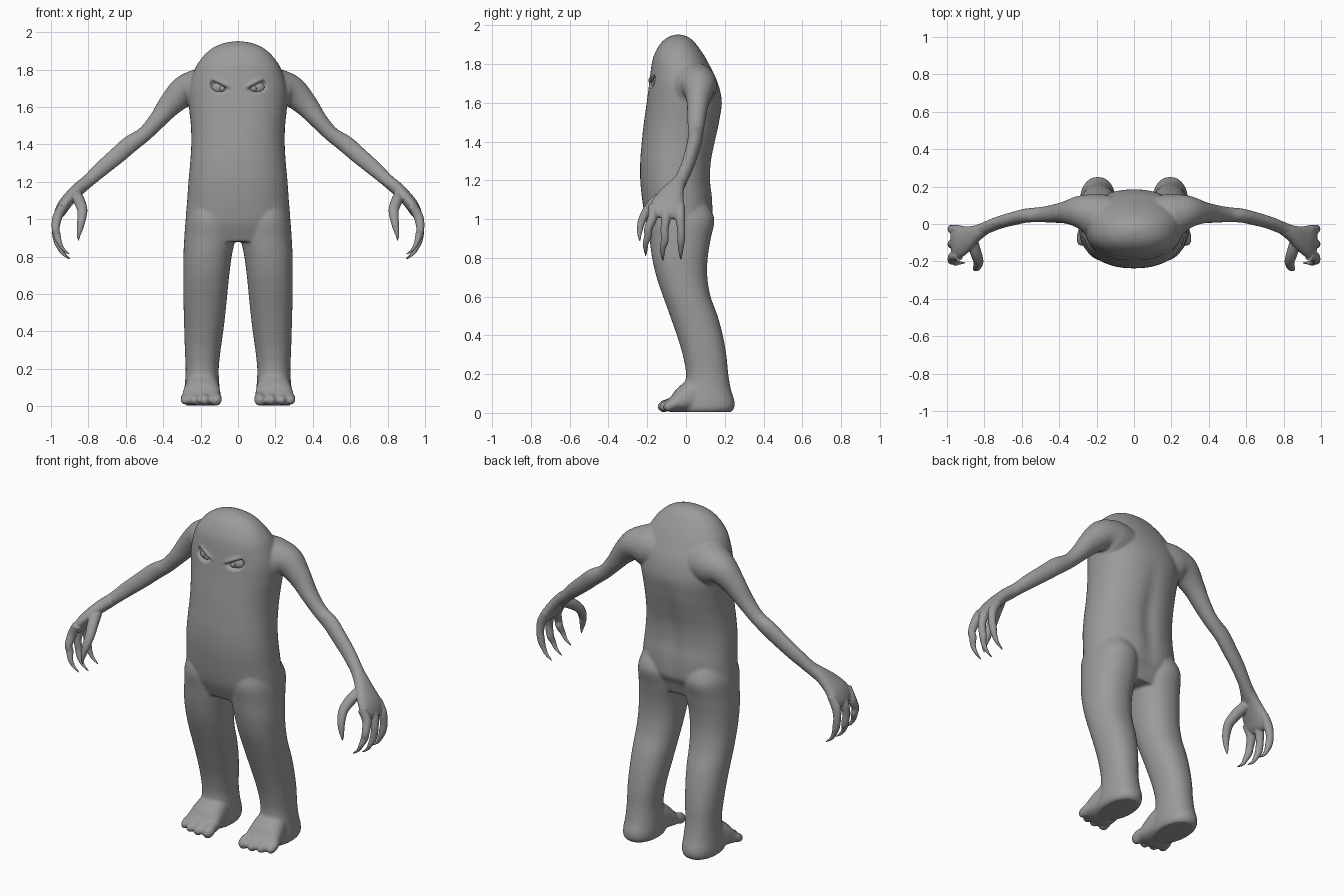
import bpy, bmesh, math
from mathutils import Vector

if "Cube" in bpy.data.objects:
    bpy.data.objects.remove(bpy.data.objects["Cube"])

skin = bpy.data.materials.new("grey_skin")
skin.diffuse_color = (0.33, 0.33, 0.33, 1)
skin.use_nodes = True
skin.node_tree.nodes["Principled BSDF"].inputs["Base Color"].default_value = skin.diffuse_color


def resample(rows, n=5):
    """Catmull-Rom interpolation through rows of numbers."""
    out = []
    for i in range(len(rows) - 1):
        a, b, c, d = (rows[max(i - 1, 0)], rows[i], rows[i + 1], rows[min(i + 2, len(rows) - 1)])
        for k in range(n):
            t = k / n
            out.append([0.5 * (2 * q + (r - p) * t + (2 * p - 5 * q + 4 * r - s) * t * t
                               + (3 * q - p - 3 * r + s) * t ** 3)
                        for p, q, r, s in zip(a, b, c, d)])
    return out + [list(rows[-1])]


def loft(bm, rings, power, side=1, sides=32):
    """Skin closed superellipse rings (centre, u, v) and cap both ends."""
    loops = []
    for c, u, v in rings:
        loop = []
        for k in range(sides):
            a = 2 * math.pi * k / sides
            cs, sn = math.cos(a), math.sin(a)
            p = (c + u * math.copysign(abs(cs) ** (2 / power), cs)
                 + v * math.copysign(abs(sn) ** (2 / power), sn))
            loop.append(bm.verts.new((p.x * side, p.y, p.z)))
        loops.append(loop)
    faces = [bm.faces.new(loops[0]), bm.faces.new(loops[-1])]
    for l, m in zip(loops, loops[1:]):
        for k in range(sides):
            j = (k + 1) % sides
            faces.append(bm.faces.new((l[k], l[j], m[j], m[k])))
    bmesh.ops.recalc_face_normals(bm, faces=faces)


def column(bm, rows, power=2.2, side=1):
    """Upright form from rows of z, x min, x max, y front, y back."""
    rings = [(Vector(((a + b) / 2, (f + k) / 2, z)),
              Vector((max(b - a, .004) / 2, 0, 0)), Vector((0, max(k - f, .004) / 2, 0)))
             for z, a, b, f, k in resample(rows)]
    loft(bm, rings, power, side, 48)


def tube(bm, rows, hint, side=1, power=2.0):
    """Limb from rows of x, y, z, radius along hint, other radius."""
    pts = resample(rows)
    rings = []
    for i, p in enumerate(pts):
        t = Vector(pts[min(i + 1, len(pts) - 1)][:3]) - Vector(pts[max(i - 1, 0)][:3])
        t.normalize()
        u = Vector(hint)
        u = (u - t * u.dot(t)).normalized()
        rings.append((Vector(p[:3]), u * max(p[3], .002), t.cross(u) * max(p[4], .002)))
    loft(bm, rings, power, side, 24)


def fuse(name, bm, voxel, smoothing):
    """Merge overlapping forms into one continuous smooth surface."""
    me = bpy.data.meshes.new(name)
    bm.to_mesh(me)
    bm.free()
    ob = bpy.data.objects.new(name, me)
    bpy.context.collection.objects.link(ob)
    r = ob.modifiers.new("fuse", 'REMESH')
    r.mode = 'VOXEL'
    r.voxel_size = voxel
    s = ob.modifiers.new("soften", 'SMOOTH')
    s.factor = 0.5
    s.iterations = smoothing
    dg = bpy.context.evaluated_depsgraph_get()
    done = bpy.data.meshes.new_from_object(ob.evaluated_get(dg))
    ob.modifiers.clear()
    ob.data = done
    done.name = name
    finish(done)
    return ob


def finish(me):
    me.materials.clear()
    me.materials.append(skin)
    for p in me.polygons:
        p.use_smooth = True
        p.material_index = 0


X, Y = (1, 0, 0), (0, 1, 0)
bm = bmesh.new()

# torso and domed head: z, half width, front, back
torso = [(.88, .262, -.165, .09), (.95, .276, -.195, .115), (1.0, .28, -.21, .138),
         (1.1, .272, -.226, .14), (1.2, .265, -.236, .13), (1.3, .256, -.236, .135),
         (1.4, .25, -.228, .155), (1.5, .252, -.217, .175), (1.6, .262, -.203, .185),
         (1.7, .262, -.19, .165), (1.8, .232, -.177, .118), (1.85, .203, -.163, .09),
         (1.89, .168, -.142, .062), (1.92, .128, -.118, .037), (1.942, .075, -.085, .005),
         (1.952, .015, -.05, -.03)]
column(bm, [(z, -w, w, f, b) for z, w, f, b in torso], 2.25)

leg = [(1.08, .05, .25, -.18, .11), (1.0, .02, .278, -.2, .146), (.9, .016, .287, -.188, .128),
       (.8, .034, .292, -.175, .112), (.7, .047, .292, -.152, .11), (.6, .057, .292, -.118, .127),
       (.5, .067, .29, -.082, .163), (.4, .079, .287, -.047, .19), (.3, .093, .284, -.017, .208),
       (.2, .103, .28, .0, .218), (.12, .1, .284, -.012, .232), (.06, .096, .29, -.03, .25),
       (.02, .1, .288, -.03, .247), (0, .115, .27, -.02, .225)]
foot = [(.19, .14, .075, .07, .07), (.19, .06, .092, .088, .09), (.193, 0, .075, .098, .073),
        (.195, -.05, .05, .104, .049), (.196, -.085, .037, .102, .034), (.196, -.105, .033, .09, .022)]
arm = [(.12, .02, 1.69, .13, .12), (.22, .05, 1.69, .115, .115), (.29, .065, 1.68, .088, .085),
       (.365, .062, 1.61, .06, .064), (.43, .055, 1.53, .049, .048), (.5, .05, 1.455, .041, .041),
       (.575, .045, 1.402, .038, .047), (.64, .03, 1.346, .036, .046), (.72, .008, 1.278, .034, .042),
       (.79, -.02, 1.215, .034, .036), (.84, -.045, 1.17, .038, .034), (.87, -.06, 1.14, .04, .03)]
toes = [(.118, -.138, .031), (.177, -.142, .027), (.232, -.132, .026), (.281, -.112, .025)]
for s in (1, -1):
    column(bm, leg, 2.2, s)
    tube(bm, foot, X, s, 2.4)
    tube(bm, arm, Y, s)
    for x, y, r in toes:
        tube(bm, [(x * .6 + .078, -.01, .07, r * .8, r * .8), (x, y + .06, .05, r * .9, r * .9),
                  (x, y + .025, .034, r, r), (x, y + .006, .03, r * .8, r * .8),
                  (x, y - .006, .028, r * .2, r * .2)], X, s)
body = fuse("body", bm, .008, 5)

# flat soles, spine hollow, slanted eye sockets under heavy brows
for v in body.data.vertices:
    x, y, z = abs(v.co.x), v.co.y, v.co.z
    v.co.z = max(z, .004)
    if y > .04 and .9 < z < 1.6:
        v.co.y -= .014 * math.exp(-(x / .05) ** 2) * math.sin((z - .9) / .7 * math.pi)
    if y < -.1 and 1.64 < z < 1.8:
        lid = 1.697 + (x - .04) * .5
        e = ((x - .097) / .057) ** 2 + ((z - 1.716) / .043) ** 2
        inside = min(1, max(0, (1 - e) * 2.5)) * min(1, max(0, (lid - z) / .01))
        brow = math.exp(-((z - lid - .01) / .012) ** 2) * min(1, max(0, 1.4 - e))
        v.co.y += .024 * inside - .009 * brow

# hands: broad palm, three clawed fingers and a clawed thumb
bm = bmesh.new()
palm = [(.8, -.026, 1.205, .033, .033), (.845, -.05, 1.17, .044, .034), (.89, -.075, 1.125, .066, .034),
        (.93, -.092, 1.075, .086, .034), (.955, -.1, 1.03, .088, .028), (.963, -.103, 1.005, .075, .014)]
fingers = [(-.172, -.195, -.208, .81), (-.103, -.11, -.12, .785), (-.03, -.025, -.027, .79)]
thumb = [(.865, -.09, 1.13, .03, .03), (.845, -.155, 1.09, .03, .03), (.832, -.2, 1.045, .027, .024),
         (.838, -.228, .99, .022, .02), (.846, -.238, .945, .016, .015), (.852, -.24, .915, .01, .01),
         (.853, -.238, .885, .003, .003)]
for s in (1, -1):
    tube(bm, palm, Y, s, 2.2)
    tube(bm, thumb, X, s)
    for y0, y1, y2, tip in fingers:
        tube(bm, [(.935, y0, 1.07, .024, .025), (.966, y0, 1.01, .025, .026),
                  (.975, y1, .95, .021, .021), (.968, y1, tip + .105, .02, .02),
                  (.955, y2, tip + .065, .015, .014), (.935, y2, tip + .03, .01, .009),
                  (.898, y2, tip, .003, .003)], Y, s)
fuse("hands", bm, .0045, 2)

# eyeballs and raised pupils
for label, size, centre in (("eyeball", (.044, .022, .032), (.098, -.148, 1.705)),
                            ("pupil", (.014, .012, .015), (.085, -.168, 1.698))):
    for s, sname in ((1, "left"), (-1, "right")):
        bm = bmesh.new()
        bmesh.ops.create_uvsphere(bm, u_segments=24, v_segments=14, radius=1)
        for v in bm.verts:
            v.co = Vector((s * centre[0] + v.co.x * size[0], centre[1] + v.co.y * size[1],
                           centre[2] + v.co.z * size[2]))
        me = bpy.data.meshes.new(sname + "_" + label)
        bm.to_mesh(me)
        bm.free()
        finish(me)
        bpy.context.collection.objects.link(bpy.data.objects.new(me.name, me))
